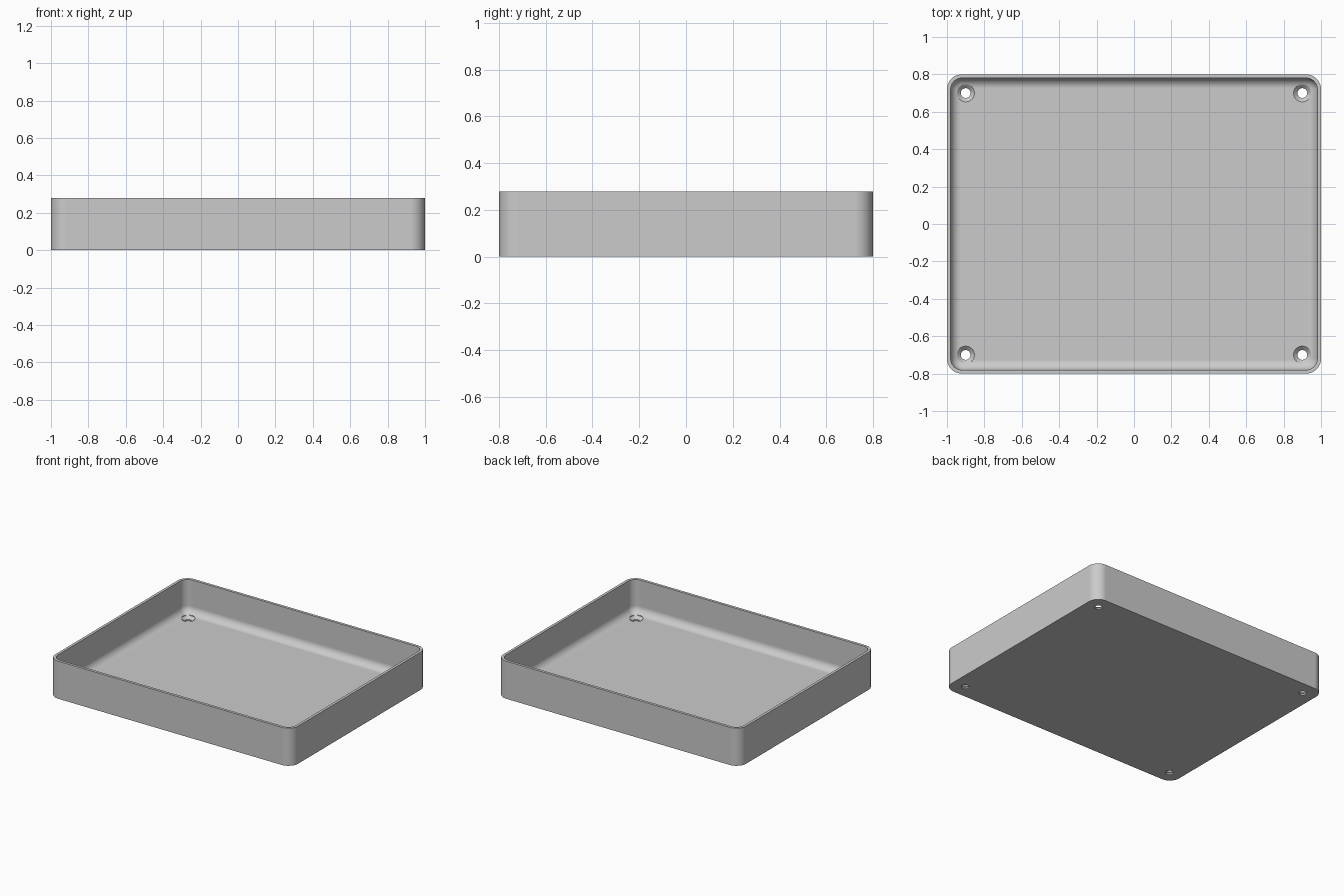
import bpy
import bmesh
from math import sin, cos, pi

cube = bpy.data.objects.get("Cube")
if cube:
    bpy.data.objects.remove(cube, do_unlink=True)

HALF_X, HALF_Y, HEIGHT = 1.0, 0.8, 0.28
CORNER, WALL, FLOOR, FILLET = 0.08, 0.02, 0.03, 0.055
HOLE, SINK = 0.026, 0.047
STEPS = 10

grey = bpy.data.materials.new("plain grey")
grey.use_nodes = True
grey.diffuse_color = (0.6, 0.6, 0.6, 1)
grey.node_tree.nodes["Principled BSDF"].inputs["Base Color"].default_value = (0.6, 0.6, 0.6, 1)


def rounded_loop(inset, z):
    """Points of the rounded outline, moved inwards by inset."""
    r = CORNER - inset
    points = []
    for k, (sx, sy) in enumerate([(1, 1), (-1, 1), (-1, -1), (1, -1)]):
        for i in range(STEPS + 1):
            a = (k + i / STEPS) * pi / 2
            points.append((sx * (HALF_X - CORNER) + r * cos(a),
                           sy * (HALF_Y - CORNER) + r * sin(a), z))
    return points


def circle_loop(x, y, r, z, n=48):
    return [(x + r * cos(2 * pi * i / n), y + r * sin(2 * pi * i / n), z) for i in range(n)]


def skin(bm, loops):
    """Joins loops of equal length into a closed skin with capped ends."""
    rings = [[bm.verts.new(p) for p in loop] for loop in loops]
    for a, b in zip(rings, rings[1:]):
        for i in range(len(a)):
            j = (i + 1) % len(a)
            bm.faces.new((a[i], a[j], b[j], b[i]))
    bm.faces.new(rings[0][::-1])
    bm.faces.new(rings[-1])


def make_object(name, bm):
    bmesh.ops.recalc_face_normals(bm, faces=bm.faces)
    mesh = bpy.data.meshes.new(name)
    bm.to_mesh(mesh)
    bm.free()
    mesh.materials.append(grey)
    obj = bpy.data.objects.new(name, mesh)
    bpy.context.collection.objects.link(obj)
    return obj


# Tray: outer wall, rim, inner wall, rounded floor edge, floor
loops = [rounded_loop(0, 0), rounded_loop(0, HEIGHT), rounded_loop(WALL, HEIGHT)]
for i in range(STEPS + 1):
    a = i / STEPS * pi / 2
    loops.append(rounded_loop(WALL + FILLET * (1 - cos(a)), FLOOR + FILLET * (1 - sin(a))))
bm = bmesh.new()
skin(bm, loops)
tray = make_object("tray", bm)

# Countersunk screw holes near the corners
bm = bmesh.new()
for x in (-0.9, 0.9):
    for y in (-0.7, 0.7):
        skin(bm, [circle_loop(x, y, HOLE, -0.05), circle_loop(x, y, HOLE, 0.01),
                  circle_loop(x, y, SINK, FLOOR), circle_loop(x, y, SINK, 0.15)])
cutter = make_object("screw_hole_cutter", bm)
cutter.hide_render = True

bpy.ops.object.select_all(action='DESELECT')
tray.select_set(True)
bpy.context.view_layer.objects.active = tray
cut = tray.modifiers.new("screw_holes", 'BOOLEAN')
cut.operation = 'DIFFERENCE'
cut.solver = 'EXACT'
cut.object = cutter
bpy.ops.object.modifier_apply(modifier=cut.name)
bpy.data.objects.remove(cutter, do_unlink=True)

# Smooth rounded parts, flat large faces
bpy.ops.object.shade_smooth_by_angle(angle=pi / 6)
flat = tray.modifiers.new("flat_large_faces", 'WEIGHTED_NORMAL')
flat.keep_sharp = True
